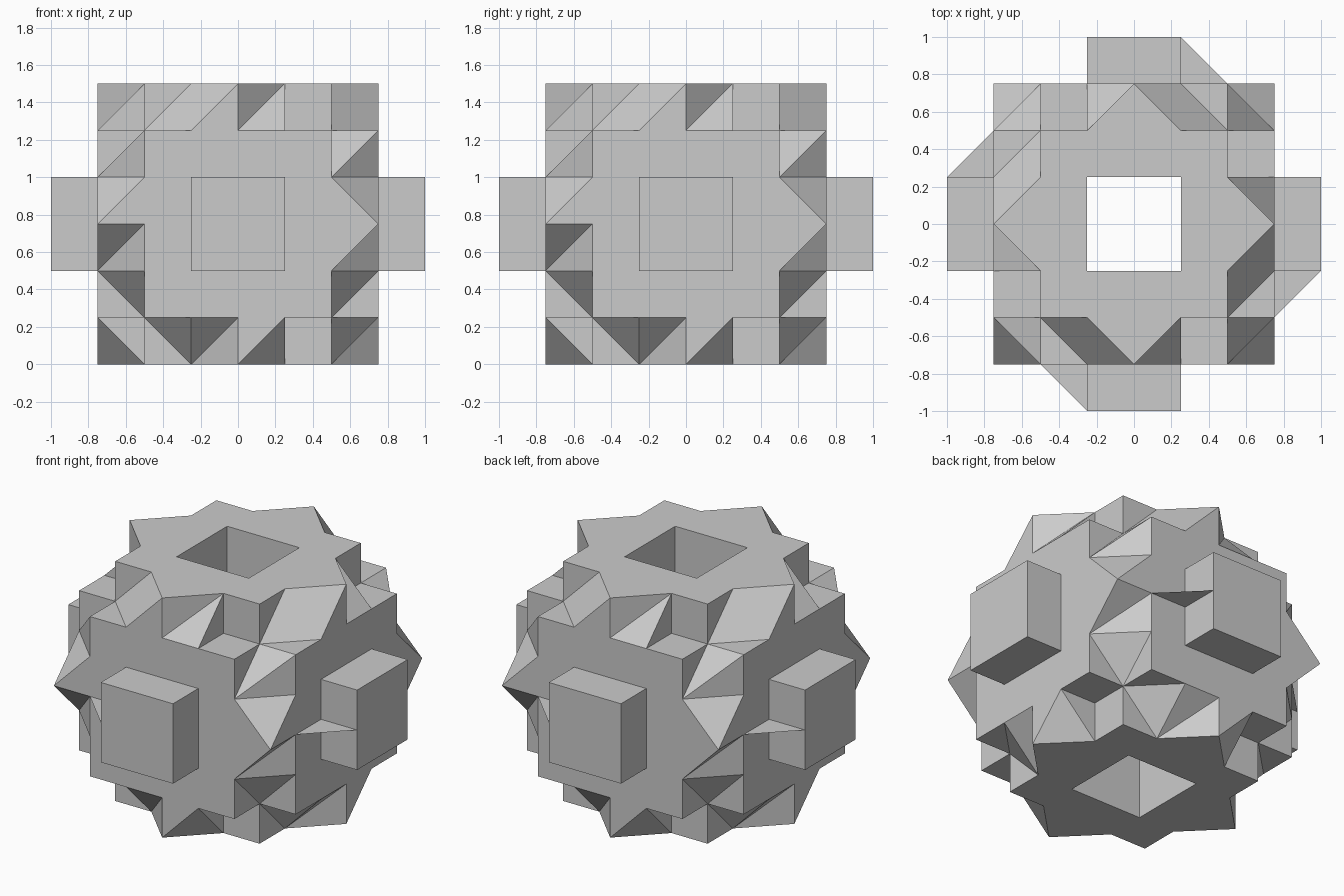
import bpy
import bmesh
from math import pi
from mathutils import Matrix, Vector

UNIT = 0.25  # every part sits on a grid of this size

if "Cube" in bpy.data.objects:
    bpy.data.objects.remove(bpy.data.objects["Cube"], do_unlink=True)

grey = bpy.data.materials.new("plain_grey")
grey.use_nodes = True
colour = (0.6, 0.6, 0.6, 1)
grey.diffuse_color = colour
grey.node_tree.nodes["Principled BSDF"].inputs["Base Color"].default_value = colour


def make_object(name, bm, turns=1):
    """Turn a bmesh into one object per side, rotated about the upright axis."""
    bmesh.ops.scale(bm, vec=(UNIT,) * 3, verts=bm.verts)
    for i in range(turns):
        mesh = bpy.data.meshes.new(name)
        bm.to_mesh(mesh)
        mesh.transform(Matrix.Rotation(i * pi / 2, 4, "Z"))
        mesh.materials.append(grey)
        label = f"{name}_{i + 1}" if turns > 1 else name
        bpy.context.collection.objects.link(bpy.data.objects.new(label, mesh))
    bm.free()


def add_hull(bm, points):
    piece = bmesh.new()
    for p in points:
        piece.verts.new(p)
    bmesh.ops.convex_hull(piece, input=piece.verts)
    bmesh.ops.dissolve_limit(piece, angle_limit=0.01, verts=piece.verts, edges=piece.edges)
    bmesh.ops.recalc_face_normals(piece, faces=piece.faces)
    mesh = bpy.data.meshes.new("piece")
    piece.to_mesh(mesh)
    piece.free()
    bm.from_mesh(mesh)
    bpy.data.meshes.remove(mesh)


def add_box(name, low, high):
    bm = bmesh.new()
    add_hull(bm, [(x, y, z) for x in (low[0], high[0])
                  for y in (low[1], high[1]) for z in (low[2], high[2])])
    make_object(name, bm, 4)


# Cut shapes of a unit cell: each word names a cell corner by the axes it steps along
NOTCHED = ["o x y z xy xz yz"]
SPLIT = ["o x y z xz yz", "y xy x xz"]
SPLIT_TOP = ["o x y z xz yz", "y yz xyz xz"]
TIP = ["o x y z"]
HANGING_TIP = ["o z xz yz"]
RAMP = ["o x y z xz"]


def add_cells(name, cells):
    bm = bmesh.new()
    for origin, step, shapes in cells:
        for shape in shapes:
            add_hull(bm, [Vector(origin) + Vector([s * (a in word) for s, a in zip(step, "xyz")])
                          for word in shape.split()])
    make_object(name, bm, 4)


# Upright square core with a square shaft through it
bm = bmesh.new()
bmesh.ops.create_grid(bm, x_segments=4, y_segments=4, size=2)
centre = [f for f in bm.faces if max(abs(c) for c in f.calc_center_median()) < 1]
bmesh.ops.delete(bm, geom=centre, context="FACES")
out = bmesh.ops.extrude_face_region(bm, geom=bm.faces[:], use_keep_orig=True)
bmesh.ops.translate(bm, vec=(0, 0, 6),
                    verts=[g for g in out["geom"] if isinstance(g, bmesh.types.BMVert)])
bmesh.ops.recalc_face_normals(bm, faces=bm.faces)
make_object("core", bm)

# Square plates and raised blocks on the four sides
add_box("side_plate", (-2, -3, 1), (2, -2, 5))
add_box("side_block", (-1, -4, 2), (1, -3, 4))

# Faceted upright edges
out_up = (1, -1, 1)
add_cells("upright_edge", [((2, -2, z + 1), out_up, s)
                           for z, s in enumerate((HANGING_TIP, SPLIT_TOP, NOTCHED, RAMP))])

# Faceted spikes along the top and bottom edges
for name, level, up in (("top_edge", 5, 1), ("bottom_edge", 1, -1)):
    right, left = (SPLIT, NOTCHED) if up > 0 else (NOTCHED, SPLIT)
    add_cells(name, [((0, -2, level), (1, -1, up), right),
                     ((0, -2, level), (-1, -1, up), left),
                     ((-1, -2, level), (-1, -1, up), TIP)])

# Thin triangular fins beside the blocks
bm = bmesh.new()
bm.faces.new([bm.verts.new(p) for p in ((-1, -3, 3), (-2, -3, 3), (-1, -4, 3))])
make_object("side_fin", bm, 4)
